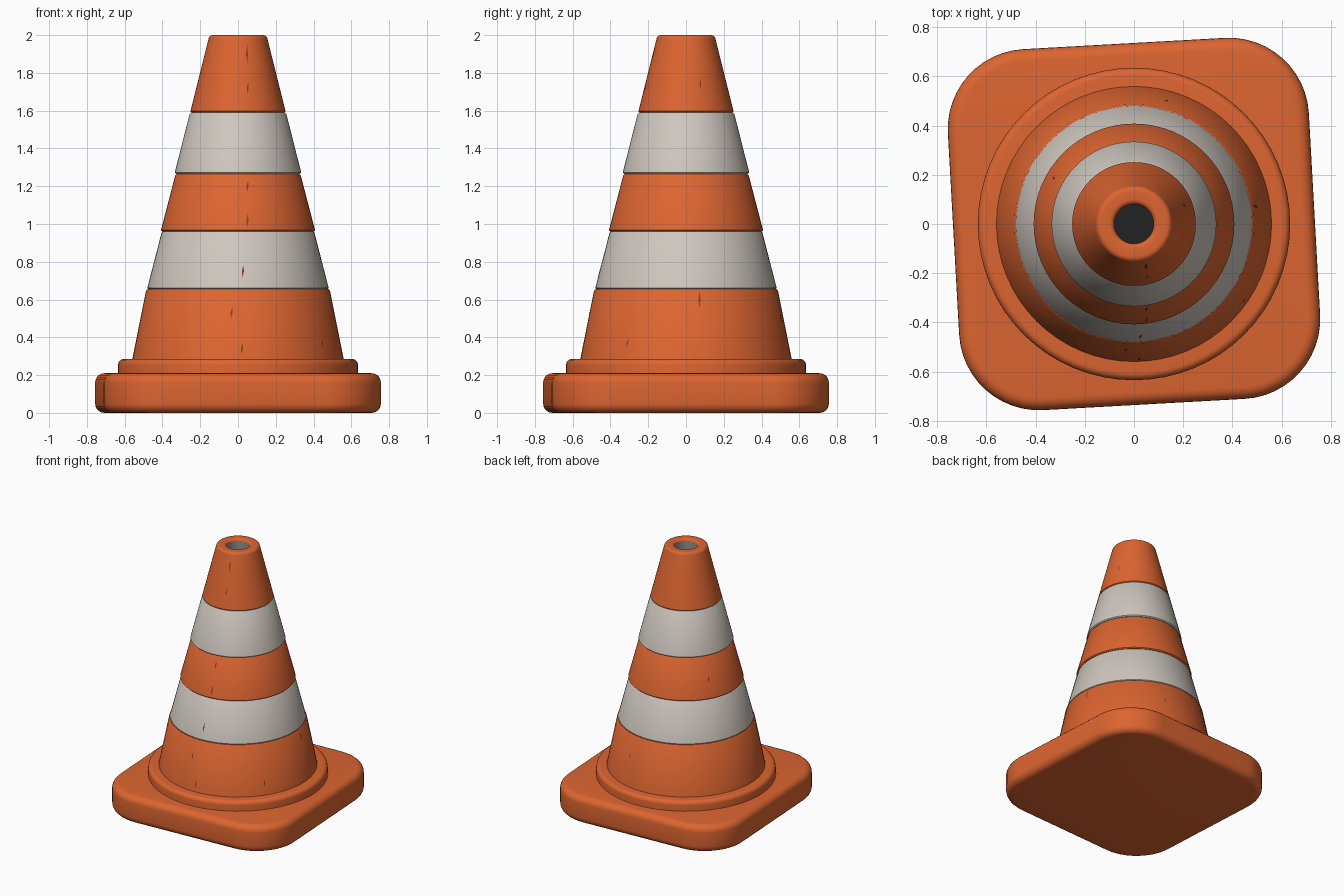
import bpy, bmesh, math
from mathutils import Matrix, Vector

if "Cube" in bpy.data.objects:
    bpy.data.objects.remove(bpy.data.objects["Cube"])


def material(name, rgb):
    m = bpy.data.materials.new(name)
    m.use_nodes = True
    m.diffuse_color = (*rgb, 1)
    bsdf = m.node_tree.nodes["Principled BSDF"]
    bsdf.inputs["Base Color"].default_value = (*rgb, 1)
    bsdf.inputs["Roughness"].default_value = 0.7
    return m


ORANGE = material("orange", (0.72, 0.13, 0.03))
WHITE = material("off white", (0.62, 0.57, 0.52))
GREY = material("inner grey", (0.32, 0.29, 0.27))
DARK = material("dark hole", (0.016, 0.016, 0.016))
NICK = material("scuff brown", (0.25, 0.05, 0.015))


def finish(name, bm, mat, angle=35):
    bmesh.ops.recalc_face_normals(bm, faces=bm.faces)
    mesh = bpy.data.meshes.new(name)
    bm.to_mesh(mesh)
    bm.free()
    mesh.materials.append(mat)
    ob = bpy.data.objects.new(name, mesh)
    bpy.context.collection.objects.link(ob)
    bpy.ops.object.select_all(action='DESELECT')
    ob.select_set(True)
    bpy.context.view_layer.objects.active = ob
    bpy.ops.object.shade_smooth_by_angle(angle=math.radians(angle))
    return ob


def lathe(name, profile, mat, segments=64):
    """Spin a list of (radius, height) points around the z axis."""
    bm = bmesh.new()
    vs = [bm.verts.new((r, 0, z)) for r, z in profile]
    es = [bm.edges.new(p) for p in zip(vs, vs[1:])]
    bmesh.ops.spin(bm, geom=vs + es, axis=(0, 0, 1), cent=(0, 0, 0),
                   angle=math.tau, steps=segments, use_duplicate=False)
    bmesh.ops.remove_doubles(bm, verts=bm.verts, dist=1e-5)
    return finish(name, bm, mat)


def arc(cx, cz, r, start, end, steps=5):
    return [(cx + r * math.cos(math.radians(start + (end - start) * i / steps)),
             cz + r * math.sin(math.radians(start + (end - start) * i / steps)))
            for i in range(steps + 1)]


# Base slab: rounded square with soft rims, turned slightly
HALF, CORNER, HEIGHT, SOFT, STEPS = 0.735, 0.325, 0.21, 0.05, 12
layers = arc(-SOFT, SOFT, SOFT, -90, 0) + arc(-SOFT, HEIGHT - SOFT, SOFT, 0, 90)
bm = bmesh.new()
rings = []
for offset, z in layers:
    ring = []
    for quarter in range(4):
        corner = Matrix.Rotation(quarter * math.pi / 2, 2) @ Vector((1, 1)) * (HALF - CORNER)
        for i in range(STEPS + 1):
            a = (quarter + i / STEPS) * math.pi / 2
            r = CORNER + offset
            ring.append(bm.verts.new((corner.x + r * math.cos(a), corner.y + r * math.sin(a), z)))
    rings.append(ring)
for low, high in zip(rings, rings[1:]):
    for i in range(len(low)):
        j = (i + 1) % len(low)
        bm.faces.new((low[i], low[j], high[j], high[i]))
bm.faces.new(rings[0][::-1])
bm.faces.new(rings[-1])
bmesh.ops.rotate(bm, verts=bm.verts, matrix=Matrix.Rotation(math.radians(3.2), 3, 'Z'))
finish("base_slab", bm, ORANGE)

# Collar ring between slab and cone
lathe("collar_ring", [(0.635, 0.19)] + arc(0.605, 0.255, 0.03, 0, 90) + [(0.5, 0.285)], ORANGE)

# Cone sections: (name, bottom radius, bottom z, top radius, top z, material)
SECTIONS = [
    ("lower_cone", 0.56, 0.275, 0.487, 0.655, ORANGE),
    ("lower_band", 0.48, 0.655, 0.405, 0.96, WHITE),
    ("middle_cone", 0.408, 0.96, 0.332, 1.265, ORANGE),
    ("upper_band", 0.335, 1.265, 0.256, 1.59, WHITE),
]
for name, r0, z0, r1, z1, mat in SECTIONS:
    e = 0.007
    lathe(name, [(r0 - 0.05, z0), (r0 - e, z0), (r0, z0 + e),
                 (r1, z1 - e), (r1 - e, z1), (r1 - 0.05, z1)], mat)

# Tip with a rounded rim and an open hole
lathe("cone_tip", [(0.2, 1.59), (0.245, 1.59), (0.252, 1.597)]
      + arc(0.133, 1.977, 0.023, 10, 90) + arc(0.1, 1.98, 0.02, 90, 180), ORANGE)
lathe("hole_wall", [(0.08, 1.981), (0.08, 1.6)], GREY)
lathe("hole_floor", [(0.08, 1.62), (0, 1.62)], DARK)


# Small scuffs: slim diamonds lying on the cone
def scuff(angle, z, length):
    for _, r0, z0, r1, z1, _ in SECTIONS + [("", 0.252, 1.59, 0.157, 1.98, None)]:
        if z0 <= z < z1:
            slope = (r1 - r0) / (z1 - z0)
            radius = r0 + slope * (z - z0) + 0.002
    a = math.radians(angle)
    out, side = Vector((math.cos(a), math.sin(a), 0)), Vector((-math.sin(a), math.cos(a), 0))
    up = (out * slope + Vector((0, 0, 1))) * length / 2
    mid = out * radius + Vector((0, 0, z))
    bm = bmesh.new()
    bm.faces.new([bm.verts.new(mid + d) for d in (-up, side * 0.007, up + side * 0.006, -side * 0.004)])
    finish("scuff", bm, NICK)


for angle, z, length in [(-75, 1.9, 0.1), (-77, 1.72, 0.06), (-82, 1.2, 0.06), (-83, 1.02, 0.08),
                         (-87, 0.75, 0.07), (-94, 0.53, 0.06), (-88, 0.34, 0.06), (-35, 0.37, 0.05),
                         (20, 1.74, 0.05), (8, 0.6, 0.1), (75, 0.5, 0.05), (150, 1.1, 0.05)]:
    scuff(angle, z, length)
